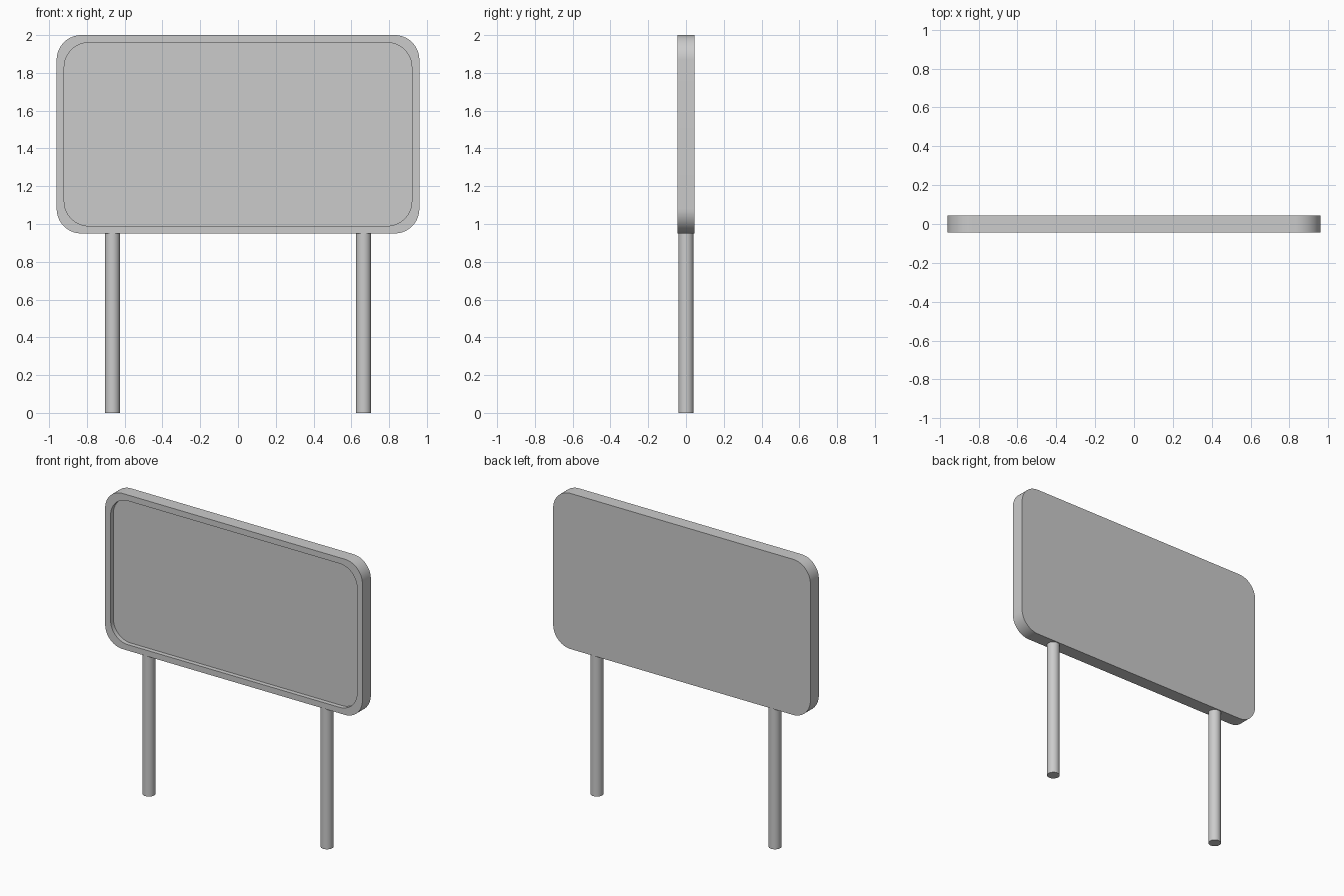
import bpy
import bmesh
import math

if "Cube" in bpy.data.objects:
    bpy.data.objects.remove(bpy.data.objects["Cube"])

# Single grey finish
GREY = (0.6, 0.6, 0.6, 1.0)
grey = bpy.data.materials.new("grey")
grey.use_nodes = True
grey.diffuse_color = GREY
grey.node_tree.nodes["Principled BSDF"].inputs["Base Color"].default_value = GREY

PANEL_Z = 1.475          # height of the panel centre
BOTTOM = 0.95            # underside of the panel
THICK = 0.045            # half the panel thickness
RECESS = 0.03            # depth of the sunken face


def rounded_rect(half_w, half_h, radius, steps=16):
    """Outline of a rounded rectangle as (x, z) points."""
    points = []
    for corner, (sx, sz) in enumerate([(1, 1), (-1, 1), (-1, -1), (1, -1)]):
        for i in range(steps + 1):
            a = (corner + i / steps) * math.pi / 2
            points.append((sx * (half_w - radius) + radius * math.cos(a),
                           sz * (half_h - radius) + radius * math.sin(a)))
    return points


def finish(obj):
    """Assign the material and smooth the curved sides only."""
    obj.data.materials.append(grey)
    bpy.ops.object.select_all(action="DESELECT")
    obj.select_set(True)
    bpy.context.view_layer.objects.active = obj
    bpy.ops.object.shade_smooth_by_angle(angle=math.radians(30))


# Sign panel: back, outer wall, front rim, recess wall and sunken face
outer = rounded_rect(0.96, 0.525, 0.13)
inner = rounded_rect(0.92, 0.485, 0.13)
layers = [(outer, THICK), (outer, -THICK), (inner, -THICK), (inner, RECESS - THICK)]
bm = bmesh.new()
rings = [[bm.verts.new((x, y, PANEL_Z + z)) for x, z in outline]
         for outline, y in layers]
for r0, r1 in zip(rings, rings[1:]):
    for i in range(len(r0)):
        j = (i + 1) % len(r0)
        bm.faces.new((r0[i], r0[j], r1[j], r1[i]))
bm.faces.new(rings[0])
bm.faces.new(rings[-1])
bmesh.ops.recalc_face_normals(bm, faces=bm.faces)
mesh = bpy.data.meshes.new("sign_panel")
bm.to_mesh(mesh)
bm.free()
panel = bpy.data.objects.new("sign_panel", mesh)
bpy.context.collection.objects.link(panel)
finish(panel)

# Round support posts
for name, side in (("left_post", 1), ("right_post", -1)):
    bpy.ops.mesh.primitive_cylinder_add(
        vertices=32, radius=0.04, depth=BOTTOM,
        location=(side * 0.665, 0, BOTTOM / 2))
    post = bpy.context.object
    post.name = name
    finish(post)
